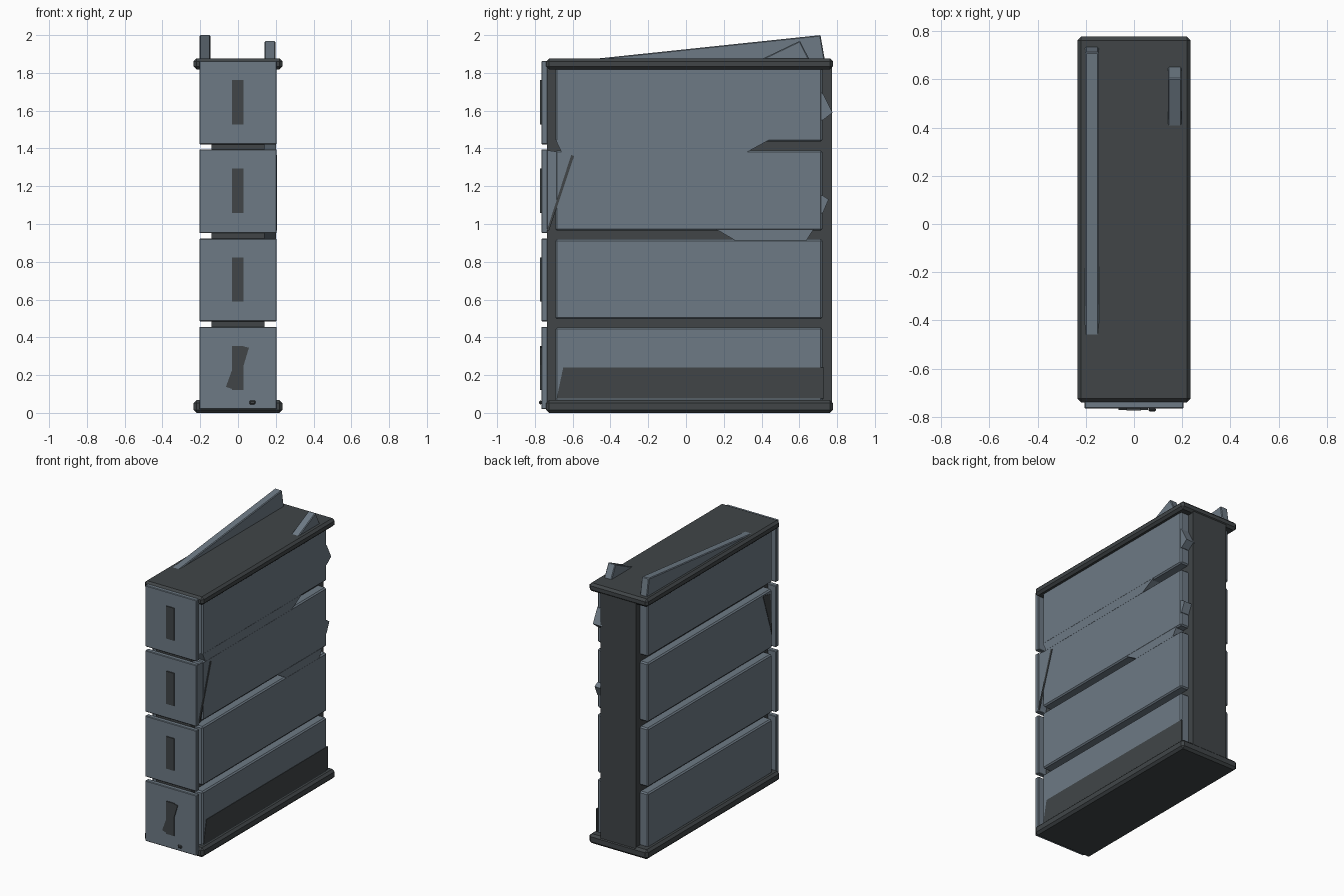
import bpy, bmesh

if "Cube" in bpy.data.objects:
    bpy.data.objects.remove(bpy.data.objects["Cube"])


def material(name, rgb):
    m = bpy.data.materials.new(name)
    m.diffuse_color = (*rgb, 1)
    m.use_nodes = True
    m.node_tree.nodes["Principled BSDF"].inputs["Base Color"].default_value = m.diffuse_color
    return m


SLATE = material("slate_blue_metal", (0.155, 0.195, 0.235))
DARK = material("dark_grey_metal", (0.052, 0.060, 0.064))


def finish(name, bm, mat, bevel=0):
    bmesh.ops.recalc_face_normals(bm, faces=bm.faces[:])
    me = bpy.data.meshes.new(name)
    bm.to_mesh(me)
    bm.free()
    me.materials.append(mat)
    ob = bpy.data.objects.new(name, me)
    bpy.context.collection.objects.link(ob)
    if bevel:
        mod = ob.modifiers.new("bevel", 'BEVEL')
        mod.width, mod.segments = bevel, 1
    return ob


def box(name, x, y, z, mat, bevel=0):
    bm = bmesh.new()
    bmesh.ops.create_cube(bm, size=1)
    for v in bm.verts:
        v.co = [(r[0] + r[1]) / 2 + c * (r[1] - r[0]) for r, c in zip((x, y, z), v.co)]
    return finish(name, bm, mat, bevel)


def prism(name, points, lo, hi, mat, axis='x', bevel=0):
    """Extrude an outline: (y, z) along x, or (x, z) along y."""
    bm = bmesh.new()

    def place(p, d):
        return (d, p[0], p[1]) if axis == 'x' else (p[0], d, p[1])
    rings = [[bm.verts.new(place(p, d)) for p in points] for d in (lo, hi)]
    for r in rings:
        bm.faces.new(r)
    n = len(points)
    for i in range(n):
        j = (i + 1) % n
        bm.faces.new((rings[0][i], rings[0][j], rings[1][j], rings[1][i]))
    return finish(name, bm, mat, bevel)


# Dark carcass with overhanging top and base
box("carcass", (-0.14, 0.14), (-0.737, 0.772), (0.03, 1.85), DARK)
box("base_slab", (-0.235, 0.235), (-0.74, 0.778), (0, 0.068), DARK, 0.016)
box("top_slab", (-0.235, 0.235), (-0.74, 0.778), (1.818, 1.877), DARK, 0.016)

# Drawer fronts and flat handles
fronts = [(0.02, 0.456), (0.484, 0.923), (0.952, 1.395), (1.422, 1.863)]
handles = [(0.12, 0.355), (0.59, 0.822), (1.057, 1.293), (1.528, 1.762)]
for i, (f, h) in enumerate(zip(fronts, handles), 1):
    box(f"drawer_front_{i}", (-0.205, 0.205), (-0.766, -0.732), f, SLATE, 0.004)
    box(f"drawer_handle_{i}", (-0.032, 0.03), (-0.773, -0.764), h, DARK)

# Loose bent handle and stub on the lowest drawer
prism("bent_handle", [(-0.064, 0.138), (-0.01, 0.12), (0.058, 0.345), (0.015, 0.355)],
      -0.7725, -0.764, DARK, 'y')
box("stub", (0.06, 0.092), (-0.777, -0.764), (0.045, 0.066), DARK, 0.005)

# Raised side panels, both sides
panels = [(0.06, 0.452), (0.497, 0.92), (0.965, 1.39), (1.437, 1.83)]
for side, s in (("right", 1), ("left", -1)):
    xs = sorted((s * 0.13, s * 0.202))
    for i, z in enumerate(panels, 1):
        box(f"{side}_panel_{i}", xs, (-0.692, 0.722), z, SLATE, 0.009)

# Buckled metal closing parts of the right-hand gaps
prism("gap_patch_middle", [(0.262, 0.912), (0.16, 0.972), (0.675, 0.972), (0.637, 0.912)],
      0.13, 0.202, SLATE)
prism("gap_patch_upper", [(-0.66, 1.382), (-0.69, 1.445), (0.44, 1.445), (0.325, 1.382)],
      0.13, 0.202, SLATE)

# Torn corners at the rear and front of the right side
tears = {
    "rear_tear_upper": [(0.70, 1.70), (0.725, 1.69), (0.776, 1.59), (0.725, 1.55), (0.70, 1.55)],
    "rear_tear_lower": [(0.70, 1.05), (0.725, 1.06), (0.755, 1.13), (0.725, 1.15), (0.70, 1.15)],
    "front_tear": [(-0.735, 0.97), (-0.69, 1.08), (-0.66, 1.38), (-0.735, 1.39)],
}
for name, pts in tears.items():
    prism(name, pts, 0.13, 0.2, SLATE)

# Dark creases and the dark lower band
prism("right_crease", [(-0.737, 0.965), (-0.725, 0.965), (-0.592, 1.36), (-0.608, 1.365)],
      0.197, 0.206, DARK)
prism("left_crease", [(-0.69, 1.06), (-0.585, 1.38), (-0.67, 1.36)], -0.205, -0.197, DARK)
prism("lower_band", [(-0.685, 0.075), (-0.65, 0.24), (0.73, 0.24), (0.73, 0.075)],
      0.197, 0.205, DARK)

# Bent metal fins breaking through the top
prism("long_top_fin", [(-0.545, 1.868), (0.712, 2.0), (0.735, 1.868)],
      -0.203, -0.146, SLATE, bevel=0.005)
prism("short_top_fin", [(0.39, 1.868), (0.603, 1.97), (0.655, 1.868)],
      0.14, 0.198, SLATE, bevel=0.005)
